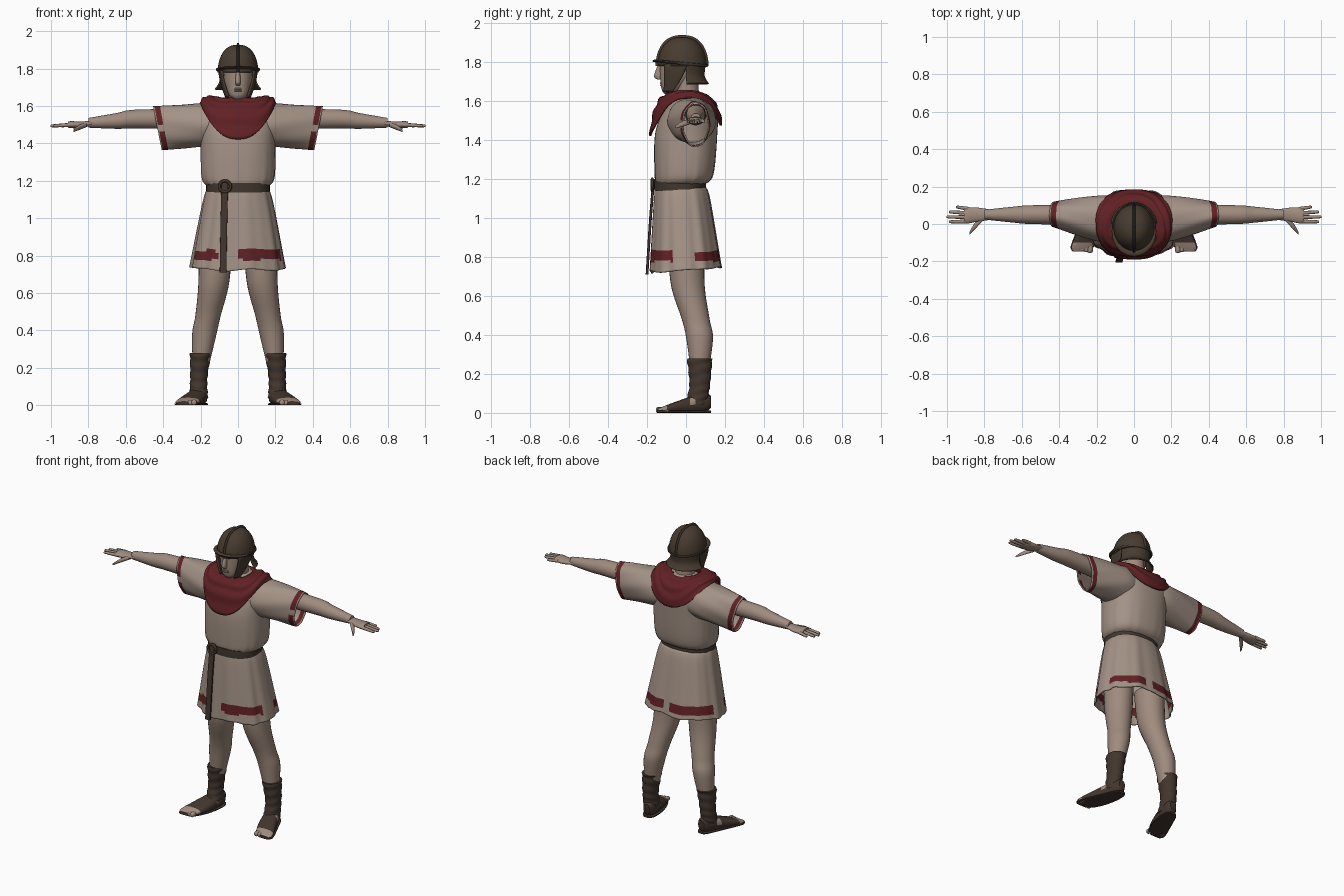
import bpy, bmesh, math
from mathutils import Vector
from math import sin, cos, pi

cube = bpy.data.objects.get("Cube")
if cube:
    bpy.data.objects.remove(cube, do_unlink=True)


def material(name, *colour):
    mat = bpy.data.materials.new(name)
    mat.use_nodes = True
    mat.diffuse_color = (*colour, 1)
    mat.node_tree.nodes["Principled BSDF"].inputs["Base Color"].default_value = (*colour, 1)
    return mat


SKIN = material("skin", .35, .26, .21)
CLOTH = material("undyed cloth", .37, .29, .24)
RED = material("dark red cloth", .12, .015, .018)
LEATHER = material("brown leather", .055, .037, .027)
METAL = material("dark bronze", .065, .045, .03)


def surface(name, point, nu, nv, mats, wrap=True, caps=False, rule=None, mirror=False, thick=0):
    """Grid of point(u, v); v runs around when wrapped, rule picks faces of the second material."""
    bm = bmesh.new()
    columns = nv if wrap else nv + 1
    grid = [[bm.verts.new(point(i / nu, j / nv)) for j in range(columns)] for i in range(nu + 1)]
    for this_row, next_row in zip(grid, grid[1:]):
        for j in range(nv):
            k = (j + 1) % columns
            bm.faces.new((this_row[j], this_row[k], next_row[k], next_row[j]))
    if caps:
        bm.faces.new(grid[0])
        bm.faces.new(grid[-1])
    bmesh.ops.recalc_face_normals(bm, faces=bm.faces)
    for face in bm.faces:
        if rule and rule(face.calc_center_median()):
            face.material_index = 1
    mesh = bpy.data.meshes.new(name)
    bm.to_mesh(mesh)
    bm.free()
    for mat in mats:
        mesh.materials.append(mat)
    ob = bpy.data.objects.new(name, mesh)
    bpy.context.collection.objects.link(ob)
    bpy.ops.object.select_all(action='DESELECT')
    ob.select_set(True)
    bpy.context.view_layer.objects.active = ob
    bpy.ops.object.shade_smooth_by_angle(angle=pi / 4)
    if thick:
        solid = ob.modifiers.new("thickness", 'SOLIDIFY')
        solid.thickness, solid.offset = thick, 0
    if mirror:
        ob.modifiers.new("mirror", 'MIRROR')


def spow(x, power):
    return math.copysign(abs(x) ** (2 / power), x)


def spline(rows, t):
    """Smooth interpolation through the rows, t from 0 to 1."""
    x = t * (len(rows) - 1)
    i = min(int(x), len(rows) - 2)
    f = x - i
    b, c = rows[i], rows[i + 1]
    a, d = rows[max(i - 1, 0)], rows[min(i + 2, len(rows) - 1)]
    return [q + f / 2 * (r - p + f * (2 * p - 5 * q + 4 * r - s + f * (3 * (q - r) + s - p)))
            for p, q, r, s in zip(a, b, c, d)]


def loft(name, rows, mats, axis='z', sides=28, steps=8, power=2, start=0, end=2 * pi,
         ripple=None, warp=None, caps=True, **options):
    """Rows are (position on axis, two centre coordinates, two radii)."""
    def point(u, v):
        h, centre_a, centre_b, radius_a, radius_b = spline(rows, u)
        angle = start + (end - start) * v
        grow = 1 + (ripple(angle, u) if ripple else 0)
        a = centre_a + radius_a * grow * spow(cos(angle), power)
        b = centre_b + radius_b * grow * spow(sin(angle), power)
        co = Vector({'z': (a, b, h), 'x': (h, a, b), 'y': (a, h, b)}[axis])
        return warp(co) if warp else co
    surface(name, point, steps * (len(rows) - 1), sides, mats, caps=caps, **options)


def body(name, rows, mats, **options):
    """Centred upright part: rows are (height, y, half width, half depth)."""
    loft(name, [(z, 0, y, w, d) for z, y, w, d in rows], mats, **options)


def limb(name, rows, mats, squash=1, **options):
    """Mirrored limb: rows are (position on axis, two centre coordinates, radius)."""
    loft(name, [(h, a, b, r, r * squash) for h, a, b, r in rows], mats, mirror=True, **options)


# Bare legs and boot shafts with wrapped leather
limb("legs", [(.86, .12, 0, .09), (.65, .13, .01, .082), (.48, .16, .05, .068),
              (.38, .18, .07, .065), (.2, .2, .07, .042)], [SKIN], squash=1.05)
limb("boot_shafts", [(.28, .2, .07, .057), (.14, .21, .07, .046), (.04, .21, .05, .05)],
     [LEATHER], squash=1.15, steps=16,
     ripple=lambda angle, u: .035 * sin(u * 34 + 2 * sin(angle)))


# Feet, open at the toes and ankle, turned outward
def foot_rows(widen, sole):
    rows = []
    for i in range(15):
        t = (i + .1) / 14.2
        taper = (4 * t * (1 - t)) ** .2
        height = .006 if sole else .057 - .045 * t
        rows.append((.13 - .28 * t, .2 + .09 * t ** 1.5, height,
                     (.043 + .03 * t) * taper * widen, height * (1 if sole else 1.1 * taper)))
    return rows


def bare_foot(c):
    toes = c.y < -.1 and c.z > .015
    ankle_gap = abs(c.y - .035) < .015 and abs(c.z - .06) < .015
    return toes or ankle_gap


loft("boot_feet", foot_rows(1, False), [LEATHER, SKIN], axis='y', steps=2, power=2.4, mirror=True,
     rule=bare_foot, warp=lambda co: Vector((co.x, co.y, max(co.z, 0))))
loft("boot_soles", foot_rows(1.08, True), [LEATHER], axis='y', steps=2, power=4, mirror=True)
for i in range(5):
    x, y, r = .235 + .02 * i, -.147 + .004 * i, .015 - .001 * i
    limb("toes_" + str(i), [(y - r / 2, x, r, r / 3), (y, x, r, r), (y + .04, x, r, r)],
         [SKIN], axis='y', sides=10, steps=3)


# Tunic skirt, with folds growing toward the hem and a broken red stripe
def hem_stripe(c):
    if abs(c.z - .803) > .026:
        return False
    if c.y < -.07:
        return abs(c.x + .05) > .06
    return c.y > .04 and abs(c.x - .02) > .02


def drape(co):
    fall = max(0, 1 - co.z) * 4
    return co + Vector((0, 0, fall * (.07 * co.y + .006 * sin(24 * co.x))))


body("tunic_skirt", [(1.16, -.03, .15, .12), (1.1, -.02, .18, .14), (.735, 0, .25, .18)],
     [CLOTH, RED], sides=80, steps=24, power=2.3, caps=False, thick=.007,
     rule=hem_stripe, warp=drape,
     ripple=lambda angle, u: .02 * u * (cos(10 * angle + 1) + .7 * sin(17 * angle)))

# Tunic body, bloused over the belt
body("tunic_body", [(1.17, -.03, .16, .12), (1.22, -.01, .195, .15), (1.42, 0, .2, .16),
                    (1.54, .02, .2, .14), (1.61, .03, .15, .09), (1.64, .02, .08, .06)],
     [CLOTH], sides=64, power=2.4,
     ripple=lambda angle, u: .03 * max(0, .4 - u) * (cos(15 * angle) + sin(22 * angle)))


# Wide sleeves with slanted openings and a red band
def slope(co):
    return (co.z - 1.48) / 5


def slant(co):
    return co + Vector((slope(co) * min(1, max(0, co.x - .2) * 5), 0, 0))


def cuff_band(c):
    gap = abs(c.z - 1.48) < .02 and c.y < .045
    return abs(c.x - slope(c) - .407) < .014 and not gap


limb_rows = [(.06, .03, 1.5, .1), (.18, .03, 1.5, .12), (.43, .05, 1.48, .065)]
loft("tunic_sleeves", [(*row, .113) for row in limb_rows], [CLOTH, RED], axis='x', sides=40,
     steps=20, caps=False, thick=.007, rule=cuff_band, warp=slant, mirror=True,
     ripple=lambda angle, u: .025 * u * sin(7 * angle + 9 * u))

# Belt, buckle and hanging strap
body("belt", [(z, -.03, .17, .132) for z in (1.145, 1.195)], [LEATHER], sides=64, power=2.3,
     warp=lambda co: co + Vector((0, 0, co.y / 20)))
loft("belt_strap", [(z, x, y, .018, .007) for z, x, y in
                    ((1.2, -.07, -.165), (1, -.075, -.182), (.71, -.08, -.2))],
     [LEATHER], sides=16, power=6)
bpy.ops.mesh.primitive_torus_add(location=(-.07, -.173, 1.17), rotation=(pi / 2, 0, 0),
                                 major_radius=.03, minor_radius=.008,
                                 major_segments=24, minor_segments=8)
buckle = bpy.context.object
buckle.name = "belt_buckle"
buckle.data.materials.append(LEATHER)
bpy.ops.object.shade_smooth()


# Neck scarf, pointed in front and behind, with curved folds
def scarf(u, v):
    angle = 2 * pi * v
    c, s, side = spow(cos(angle), 2.4), spow(sin(angle), 2.4), cos(angle) ** 2
    low = 1.42 + .195 * side if s < 0 else 1.475 + .14 * side
    inner = Vector((.085 * c, .08 * s - .01, 1.635))
    outer = Vector((.2 * c, .182 * s, low))
    middle = Vector((.18 * c, .165 * s, 1.62 + .05 * side))
    co = inner.lerp(middle, u).lerp(middle.lerp(outer, u), u)
    fold = .006 * sin(u * 19 + 2 * sin(3 * angle)) * (1 - u / 2)
    return co + Vector((c, s, .8)).normalized() * fold


surface("neck_scarf", scarf, 24, 72, [RED], thick=.012)

# Arms, hands, fingers and thumbs
limb("arms", [(.25, .05, 1.53, .055), (.55, .05, 1.53, .05), (.65, .05, 1.52, .042),
              (.8, .05, 1.51, .026)], [SKIN], axis='x')
limb("hands", [(.77, .05, 1.51, .028), (.84, .05, 1.5, .038), (.89, .045, 1.5, .042),
               (.91, .045, 1.5, .035)], [SKIN], axis='x', squash=.45)
for i, name in enumerate(("little", "ring", "middle", "index")):
    base, spread, tip = .08 - .022 * i, .09 - .026 * i, 1 - .012 * (2 - i) ** 2
    limb(name + "_fingers", [(.88, base, 1.5, .011), (tip - .01, spread, 1.494, .008),
                             (tip, spread, 1.493, .003)], [SKIN], axis='x', sides=12, steps=4)
limb("thumbs", [(.81, .03, 1.5, .016), (.85, -.01, 1.485, .017), (.88, -.05, 1.467, .008)],
     [SKIN], axis='x', sides=12, squash=.8)

# Neck, head and face
body("neck", [(1.58, .01, .06, .06), (1.74, 0, .06, .06)], [SKIN])
body("head", [(1.636, -.09, .02, .02), (1.66, -.075, .05, .05), (1.72, -.05, .07, .082),
              (1.8, -.03, .08, .105)], [SKIN], power=2.2)
body("nose", [(1.79, -.13, .01, .012), (1.73, -.142, .014, .022), (1.71, -.138, .01, .01)],
     [SKIN], sides=12)
for name, z in (("upper_lip", 1.692), ("lower_lip", 1.682)):
    loft(name, [(x, abs(x) / 3 - .129, z, .006, .004) for x in (-.02, 0, .02)], [SKIN],
         axis='x', sides=8, steps=4)


# Helmet bowl with ridge, rim, neck guard and cheek guards
def bowl(rise, angle, out=0):
    reach = spow(cos(rise), 2.5)
    return Vector(((.106 + out) * reach * cos(angle),
                   (.122 + out) * reach * sin(angle) - .02, 1.78 + (.144 + out) * sin(rise)))


surface("helmet_bowl", lambda u, v: bowl(u * pi * .495, 2 * pi * v), 20, 40, [METAL], thick=.006)


def ridge(u, v):
    angle = 2 * pi * v
    co = bowl(pi * u, pi / 2, .005 + .009 * sin(angle))
    return co + Vector((.007 * cos(angle), 0, 0))


def rim(u, v):
    angle, around = 2 * pi * u, 2 * pi * v
    brim = 1 + 1.6 * max(0, -sin(angle))
    out = .006 * (1 + cos(around)) * brim
    return bowl(.06, angle, out) + Vector((0, 0, .007 * sin(around) - .012 * sin(angle) + .004))


surface("helmet_ridge", ridge, 40, 8, [METAL], caps=True)
surface("helmet_rim", rim, 48, 8, [METAL])
body("neck_guard", [(1.8, -.02, .1, .12), (1.73, -.02, .098, .112), (1.688, -.02, .124, .134)],
     [METAL], start=.18, end=pi - .18, wrap=False, caps=False, thick=.008)


def cheek(u, v):
    front, back = -.112, .005 - .075 * u ** 1.5
    x = .1 - .036 * u ** 1.6 - .016 * (1 - v) ** 2
    return Vector((x, front + (back - front) * v, 1.79 - .142 * u))


surface("cheek_guards", cheek, 12, 8, [METAL], wrap=False, mirror=True, thick=.01)
loft("chin_strap", [(x, abs(x) / 6 - .095, 1.634 + abs(x) / 4, .01, .006) for x in (-.066, 0, .066)],
     [LEATHER], axis='x', sides=10)
